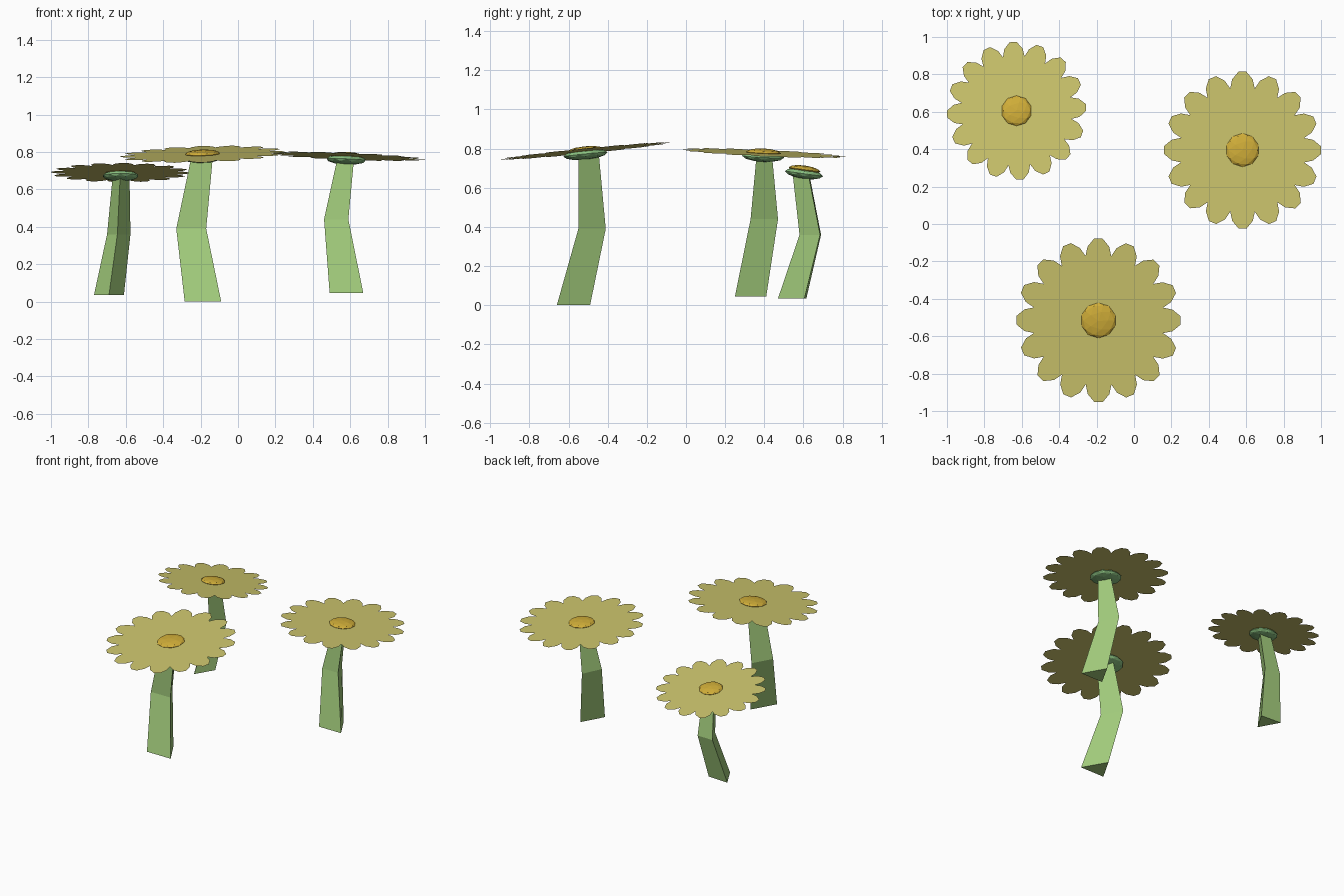
import bpy, bmesh
from math import pi, sin, cos
from mathutils import Matrix, Vector

if "Cube" in bpy.data.objects:
    bpy.data.objects.remove(bpy.data.objects["Cube"], do_unlink=True)


def material(name, rgb):
    m = bpy.data.materials.new(name)
    m.use_nodes = True
    m.diffuse_color = (*rgb, 1)
    m.node_tree.nodes["Principled BSDF"].inputs["Base Color"].default_value = (*rgb, 1)
    return m


STEM = material("stem green", (0.36, 0.60, 0.20))
CALYX = material("calyx green", (0.26, 0.54, 0.22))
PETAL = material("petal yellow", (0.60, 0.55, 0.15))
CENTRE = material("centre gold", (0.63, 0.42, 0.04))


def finish(name, bm, mat, matrix=None):
    mesh = bpy.data.meshes.new(name)
    bm.to_mesh(mesh)
    bm.free()
    mesh.materials.append(mat)
    ob = bpy.data.objects.new(name, mesh)
    if matrix:
        ob.matrix_world = matrix
    bpy.context.collection.objects.link(ob)


def tilted(centre, slope_x, slope_y):
    """Frame whose z axis is normal to a plane with the given slopes."""
    n = Vector((-slope_x, -slope_y, 1))
    turn = Vector((0, 0, 1)).rotation_difference(n)
    return Matrix.Translation(centre) @ turn.to_matrix().to_4x4()


# Petal ring: a fan of triangles around the middle
def petals(name, radius, frame, start, count=16):
    bm = bmesh.new()
    outline = ((-0.5, 0.80), (-0.37, 0.91), (-0.13, 1.0), (0.13, 1.0), (0.37, 0.91))
    hub = bm.verts.new((0, 0, 0))
    rim = []
    for i in range(count):
        for offset, r in outline:
            a = start + (i + offset) * 2 * pi / count
            rim.append(bm.verts.new((radius * r * cos(a), radius * r * sin(a), 0)))
    for a, b in zip(rim, rim[1:] + rim[:1]):
        bm.faces.new((hub, a, b))
    finish(name, bm, PETAL, frame)


# Flattened faceted ball
def button(name, radius, half_height, lift, mat, frame):
    bm = bmesh.new()
    bmesh.ops.create_icosphere(bm, subdivisions=2, radius=1)
    bmesh.ops.scale(bm, vec=(radius, radius, half_height), verts=bm.verts)
    bmesh.ops.translate(bm, vec=(0, 0, lift), verts=bm.verts)
    finish(name, bm, mat, frame)


# Bent three-sided stem through triangular rings
def stem(name, heights, rings):
    bm = bmesh.new()
    loops = [[bm.verts.new((x, y, z)) for x, y in ring] for z, ring in zip(heights, rings)]
    for low, high in zip(loops, loops[1:]):
        for i in range(3):
            j = (i + 1) % 3
            bm.faces.new((low[i], low[j], high[j], high[i]))
    bm.faces.new(loops[0][::-1])
    bm.faces.new(loops[-1])
    finish(name, bm, STEM)


def flower(name, centre, slopes, radius, hub, start, heights, rings):
    frame = tilted(centre, *slopes)
    stem(name + "_stem", heights, rings)
    petals(name + "_petals", radius, frame, start)
    button(name + "_calyx", hub * 1.2, 0.027, -0.018, CALYX, frame)
    button(name + "_centre", hub, 0.021, 0.003, CENTRE, frame)


flower("front_flower", (-0.19, -0.515, 0.788), (0.03, 0.1), 0.44, 0.095, pi / 2,
       (0, 0.39, 0.77),
       (((-0.285, -0.66), (-0.09, -0.66), (-0.187, -0.49)),
        ((-0.33, -0.55), (-0.17, -0.55), (-0.25, -0.41)),
        ((-0.25, -0.55), (-0.135, -0.55), (-0.19, -0.445))))

flower("left_flower", (0.58, 0.395, 0.777), (-0.04, -0.045), 0.42, 0.09, pi / 2,
       (0.045, 0.44, 0.76),
       (((0.49, 0.25), (0.67, 0.25), (0.58, 0.41)),
        ((0.46, 0.33), (0.59, 0.33), (0.525, 0.47)),
        ((0.53, 0.36), (0.62, 0.36), (0.575, 0.44))))

flower("back_flower", (-0.628, 0.605, 0.69), (0, -0.14), 0.372, 0.082, pi / 2 + 0.05,
       (0.035, 0.36, 0.67),
       (((-0.69, 0.47), (-0.61, 0.605), (-0.77, 0.615)),
        ((-0.645, 0.58), (-0.575, 0.685), (-0.70, 0.69)),
        ((-0.63, 0.545), (-0.58, 0.625), (-0.67, 0.63))))
